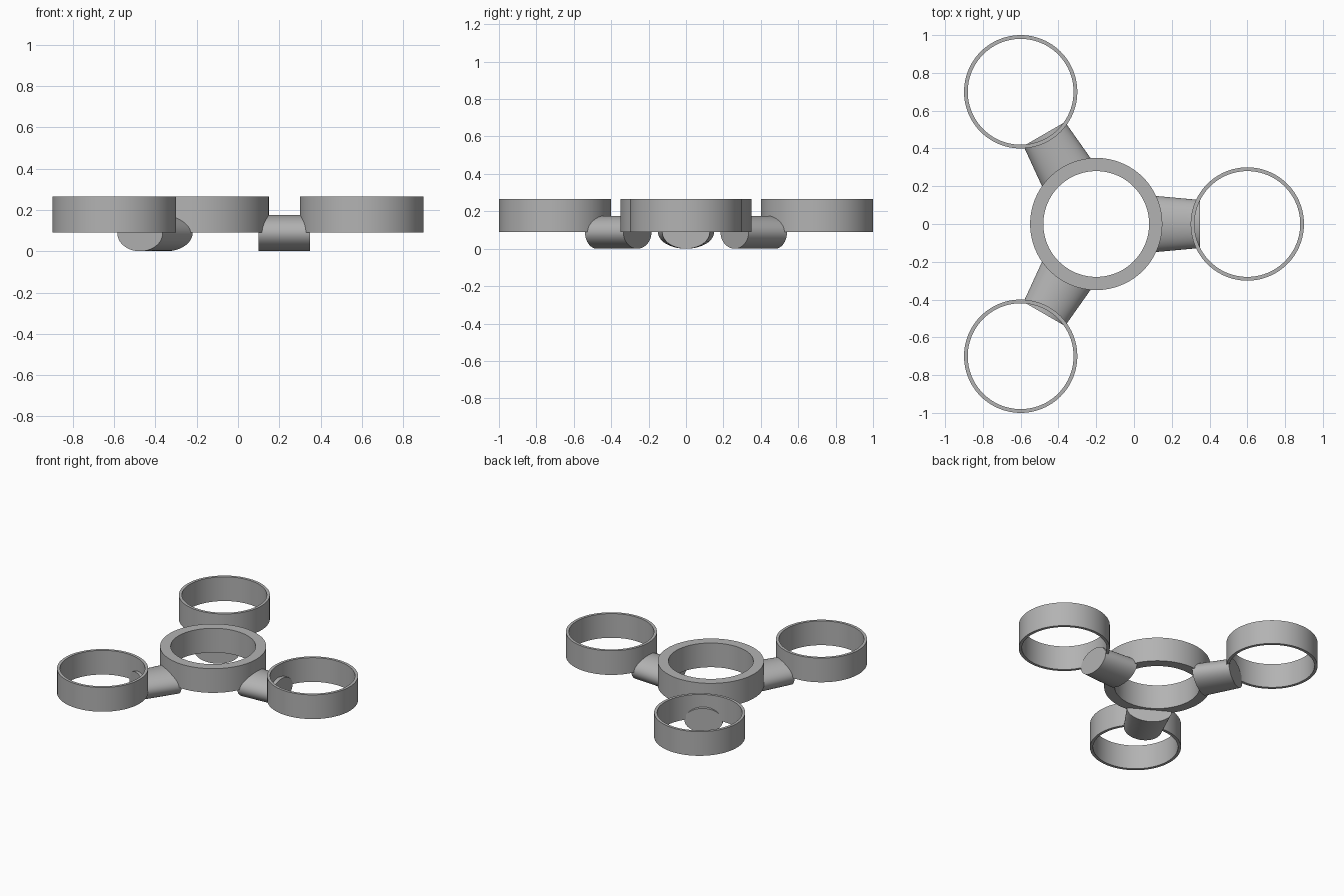
import bpy
import bmesh
import math
from mathutils import Matrix, Vector

cube = bpy.data.objects.get("Cube")
if cube:
    bpy.data.objects.remove(cube, do_unlink=True)

grey = bpy.data.materials.new("plain grey")
grey.use_nodes = True
colour = (0.45, 0.45, 0.45, 1)
grey.diffuse_color = colour
grey.node_tree.nodes["Principled BSDF"].inputs["Base Color"].default_value = colour

HUB = Vector((-0.2, 0, 0))
RING_BOTTOM, RING_TOP = 0.09, 0.266
ARM_HEIGHT = 0.176
SEGMENTS = 96


def finish(bm, name):
    bmesh.ops.recalc_face_normals(bm, faces=bm.faces)
    mesh = bpy.data.meshes.new(name)
    bm.to_mesh(mesh)
    bm.free()
    mesh.materials.append(grey)
    obj = bpy.data.objects.new(name, mesh)
    bpy.context.collection.objects.link(obj)
    bpy.ops.object.select_all(action="DESELECT")
    obj.select_set(True)
    bpy.context.view_layer.objects.active = obj
    bpy.ops.object.shade_smooth_by_angle(angle=math.radians(30))
    return obj


def make_ring(name, centre, outer, inner):
    # Rectangular wall section swept round the ring axis
    bm = bmesh.new()
    loops = []
    for r, z in ((outer, RING_BOTTOM), (outer, RING_TOP), (inner, RING_TOP), (inner, RING_BOTTOM)):
        loops.append([bm.verts.new((r * math.cos(a), r * math.sin(a), z))
                      for a in (math.tau * i / SEGMENTS for i in range(SEGMENTS))])
    for k in range(4):
        low, high = loops[k], loops[(k + 1) % 4]
        for i in range(SEGMENTS):
            j = (i + 1) % SEGMENTS
            bm.faces.new((low[i], low[j], high[j], high[i]))
    finish(bm, name).location = centre


def make_arm(name, angle):
    # Oval bar of constant height, narrowing outward from the hub
    bm = bmesh.new()
    ends = []
    for x, half_width in ((0.3, 0.15), (0.55, 0.127)):
        ends.append([bm.verts.new((x, half_width * math.cos(a),
                                   ARM_HEIGHT / 2 * (1 + math.sin(a))))
                     for a in (math.tau * i / SEGMENTS for i in range(SEGMENTS))])
    for i in range(SEGMENTS):
        j = (i + 1) % SEGMENTS
        bm.faces.new((ends[0][i], ends[0][j], ends[1][j], ends[1][i]))
    for end in ends:
        bm.faces.new(end)
    bm.transform(Matrix.Rotation(angle, 4, "Z"))
    finish(bm, name).location = HUB


# Central hub
make_ring("hub_ring", HUB, 0.35, 0.28)

# Three arms, each carrying a thin outer ring
for side, angle, centre in (("left", 0, (0.6, 0, 0)),
                            ("back_right", math.radians(120), (-0.6, 0.7, 0)),
                            ("front_right", math.radians(240), (-0.6, -0.7, 0))):
    make_arm(side + "_arm", angle)
    make_ring(side + "_ring", centre, 0.3, 0.28)
